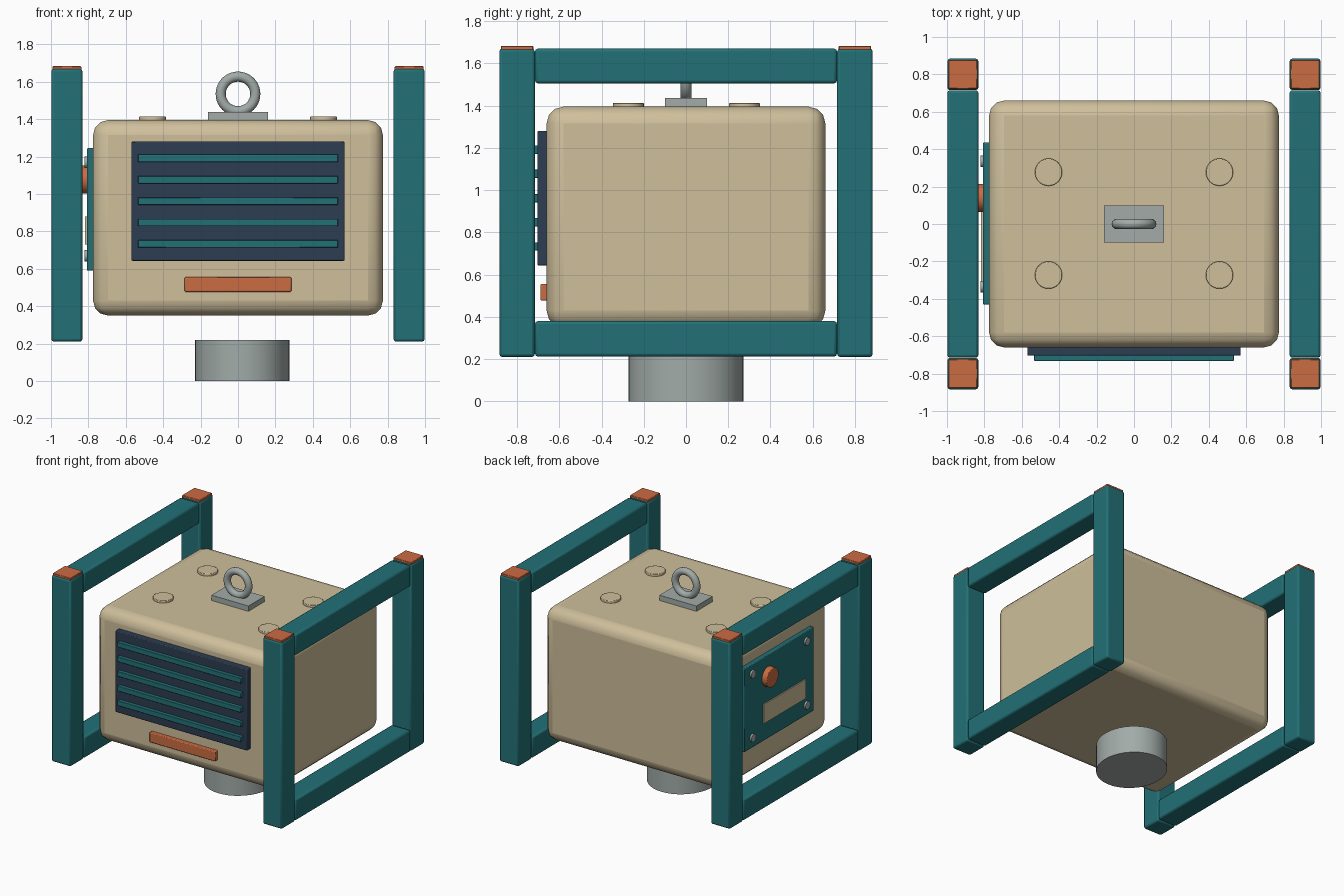
import bpy
import math

if "Cube" in bpy.data.objects:
    bpy.data.objects.remove(bpy.data.objects["Cube"])


def material(name, rgb):
    m = bpy.data.materials.new(name)
    m.diffuse_color = (*rgb, 1)
    m.use_nodes = True
    m.node_tree.nodes["Principled BSDF"].inputs["Base Color"].default_value = m.diffuse_color
    return m


TEAL = material("teal paint", (0.016, 0.165, 0.185))
SAND = material("sand paint", (0.62, 0.52, 0.33))
ORANGE = material("orange paint", (0.60, 0.15, 0.055))
NAVY = material("navy paint", (0.026, 0.047, 0.085))
STEEL = material("steel", (0.36, 0.41, 0.39))


def finish(name, mat, bevel=0, segments=2):
    o = bpy.context.object
    o.name = name
    o.data.materials.append(mat)
    if bevel:
        b = o.modifiers.new("bevel", 'BEVEL')
        b.width = bevel
        b.segments = segments
    bpy.ops.object.shade_smooth_by_angle(angle=math.radians(40))
    return o


def box(name, x, y, z, mat, bevel=0, segments=2):
    """Box from (low, high) ranges on each axis."""
    bpy.ops.mesh.primitive_cube_add(size=1, location=[sum(r) / 2 for r in (x, y, z)])
    bpy.context.object.scale = [r[1] - r[0] for r in (x, y, z)]
    bpy.ops.object.transform_apply(location=False, rotation=False, scale=True)
    return finish(name, mat, bevel, segments)


def disc(name, loc, r, depth, mat, along_x=False, bevel=0):
    bpy.ops.mesh.primitive_cylinder_add(vertices=40, radius=r, depth=depth, location=loc,
                                        rotation=(0, math.pi / 2 if along_x else 0, 0))
    return finish(name, mat, bevel)


def around(c, half):
    return (c - half, c + half)


# Main housing
body = box("housing", (-0.775, 0.775), (-0.66, 0.66), (0.35, 1.395), SAND, 0.08, 3)

# Side frames: two posts with caps and two rails on each side
for s, side in ((-1, "left"), (1, "right")):
    rail_x = around(s * 0.915, 0.083)
    for t, end in ((-1, "front"), (1, "back")):
        box(f"{side}_{end}_post", rail_x, around(t * 0.8, 0.084), (0.21, 1.67), TEAL, 0.014)
        box(f"{side}_{end}_post_cap", around(s * 0.915, 0.077), around(t * 0.8, 0.077),
            (1.66, 1.683), ORANGE, 0.003, 1)
    for level, z in (("lower", (0.212, 0.38)), ("upper", (1.505, 1.67))):
        box(f"{side}_{level}_rail", rail_x, (-0.715, 0.715), z, TEAL, 0.014)

# Front grille with slats and handle bar
box("grille_panel", (-0.57, 0.57), (-0.704, -0.655), (0.643, 1.28), NAVY, 0.006)
for i in range(5):
    box(f"grille_slat_{i + 1}", (-0.535, 0.535), (-0.732, -0.70),
        around(0.733 + i * 0.1145, 0.02), TEAL, 0.004)
box("front_bar", (-0.285, 0.285), (-0.69, -0.655), (0.477, 0.555), ORANGE, 0.006)

# Control panel on the left side
box("control_panel", (-0.808, -0.77), (-0.43, 0.435), (0.59, 1.245), TEAL, 0.006)
box("blank_plate", (-0.817, -0.80), (-0.32, 0.20), (0.73, 0.88), SAND)
disc("control_knob", (-0.825, 0.14, 1.077), 0.075, 0.05, ORANGE, True, 0.006)
for y in (-0.335, 0.335):
    for z in (0.67, 1.17):
        disc("panel_screw", (-0.812, y, z), 0.03, 0.02, STEEL, True)

# Roof pads
for x in (-0.457, 0.457):
    for y in (-0.273, 0.277):
        disc("roof_pad", (x, y, 1.40), 0.073, 0.026, SAND, bevel=0.004)

# Lifting eye
box("lifting_plate", (-0.16, 0.16), (-0.1, 0.1), (1.39, 1.437), STEEL)
bpy.ops.mesh.primitive_torus_add(location=(0, 0, 1.535), rotation=(math.pi / 2, 0, 0),
                                 major_radius=0.0925, minor_radius=0.027,
                                 major_segments=40, minor_segments=14)
finish("lifting_ring", STEEL)

# Slightly oval base foot
foot = disc("base_foot", (0.022, 0, 0.11), 0.2525, 0.22, STEEL)
foot.scale.y = 1.08
